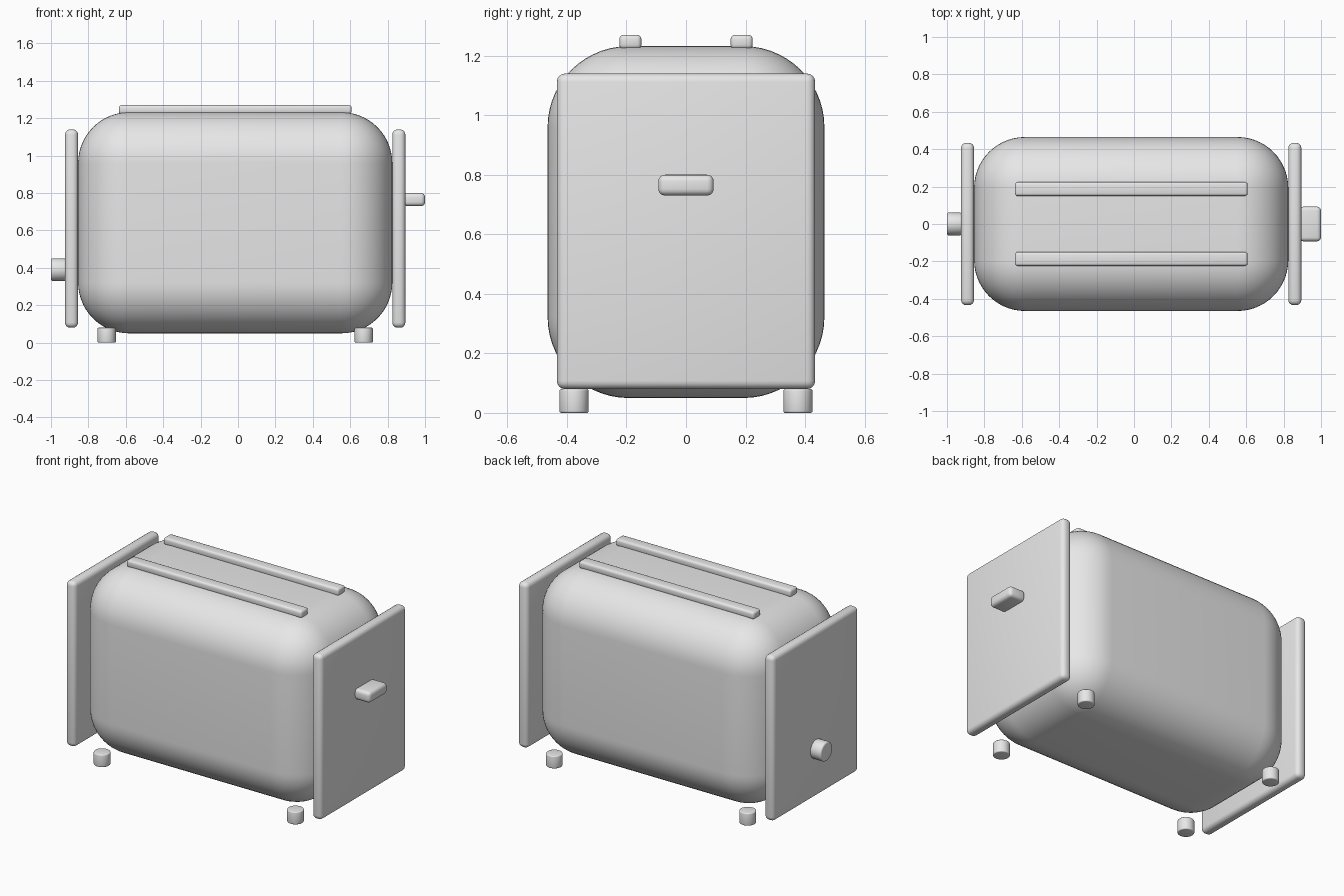
import bpy
import math

if "Cube" in bpy.data.objects:
    bpy.data.objects.remove(bpy.data.objects["Cube"])

CX = -0.015  # middle of the toaster body along x

grey = bpy.data.materials.new("light_grey")
grey.diffuse_color = (0.8, 0.8, 0.8, 1)
grey.use_nodes = True
grey.node_tree.nodes["Principled BSDF"].inputs["Base Color"].default_value = grey.diffuse_color


def finish(obj, name, bevel, segments):
    """Name the part, round its edges and shade it smooth."""
    obj.name = name
    obj.data.materials.append(grey)
    mod = obj.modifiers.new("round_edges", 'BEVEL')
    mod.width = bevel
    mod.segments = segments
    mod.limit_method = 'ANGLE'
    mod.angle_limit = math.radians(40)
    bpy.ops.object.modifier_apply(modifier=mod.name)
    bpy.ops.object.shade_smooth_by_angle(angle=math.radians(35))
    return obj


def box(name, lo, hi, bevel, segments=4):
    mid = [(a + b) / 2 for a, b in zip(lo, hi)]
    bpy.ops.mesh.primitive_cube_add(size=1, location=mid)
    obj = bpy.context.object
    obj.scale = [b - a for a, b in zip(lo, hi)]
    bpy.ops.object.transform_apply(location=False, rotation=False, scale=True)
    return finish(obj, name, bevel, segments)


def cylinder(name, centre, radius, depth, bevel, rotation=(0, 0, 0)):
    bpy.ops.mesh.primitive_cylinder_add(vertices=32, radius=radius, depth=depth,
                                        location=centre, rotation=rotation)
    return finish(bpy.context.object, name, bevel, 3)


# Rounded body
box("body", (CX - 0.84, -0.465, 0.05), (CX + 0.84, 0.465, 1.232), 0.272, 14)

# End panels
for side, x in (("left", CX - 0.875), ("right", CX + 0.875)):
    box(f"{side}_panel", (x - 0.035, -0.434, 0.08), (x + 0.035, 0.434, 1.14), 0.028)

# Slot rims on top
for side, y in (("front", -0.187), ("back", 0.187)):
    box(f"{side}_slot_rim", (CX - 0.622, y - 0.037, 1.222),
        (CX + 0.622, y + 0.037, 1.27), 0.014, 3)

# Push lever and browning knob
box("lever", (0.885, -0.093, 0.73), (1.0, 0.093, 0.80), 0.022)
cylinder("knob", (-0.96, 0, 0.39), 0.061, 0.08, 0.01, (0, math.pi / 2, 0))

# Feet
for sx in (-1, 1):
    for sy in (-1, 1):
        name = ("left" if sx < 0 else "right") + ("_front" if sy < 0 else "_back") + "_foot"
        cylinder(name, (CX + sx * 0.687, sy * 0.376, 0.04), 0.049, 0.08, 0.006)
